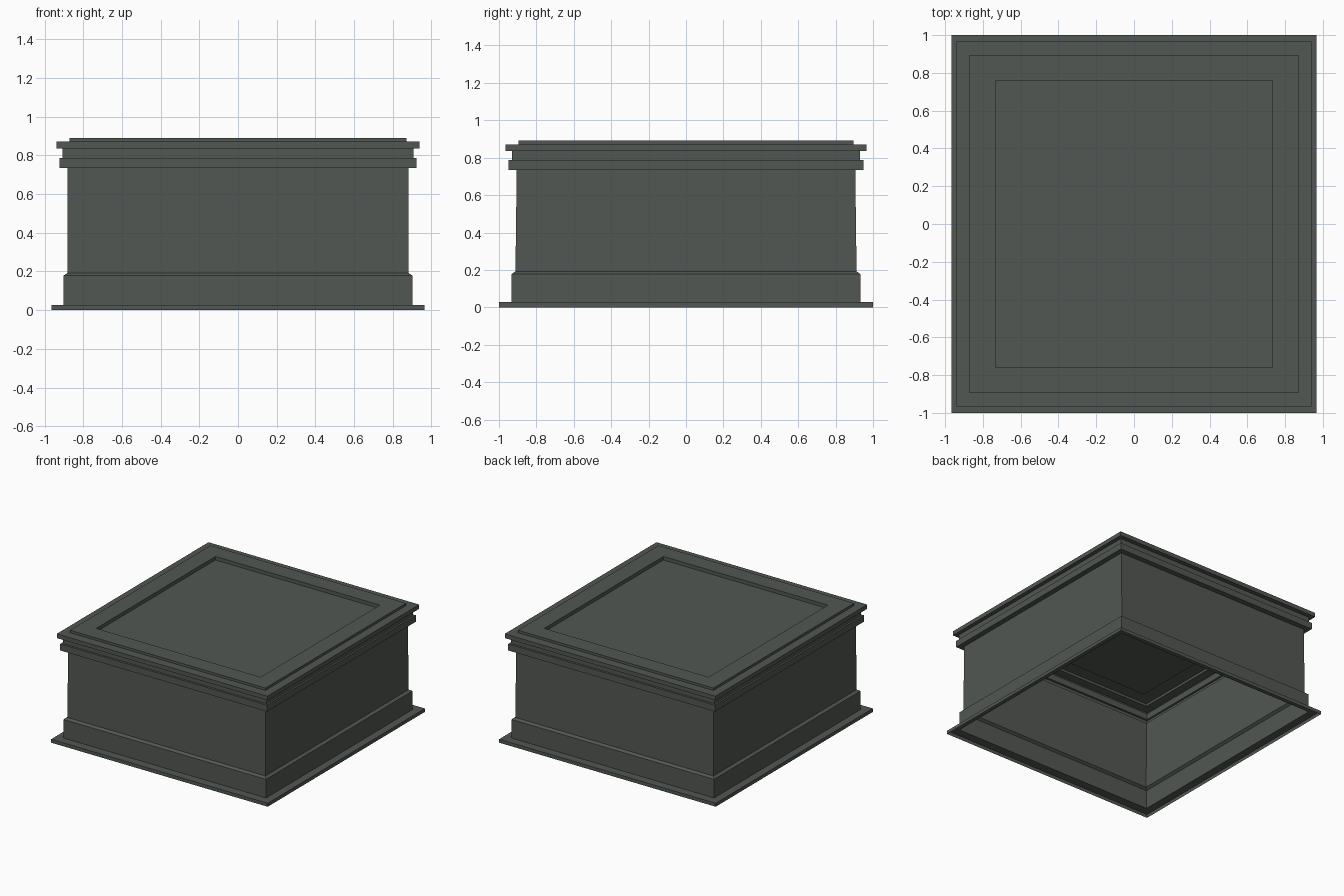
import bpy
import bmesh

if "Cube" in bpy.data.objects:
    bpy.data.objects.remove(bpy.data.objects["Cube"])

# Single dark stone colour
mat = bpy.data.materials.new("dark grey")
mat.diffuse_color = (0.085, 0.095, 0.085, 1)
mat.use_nodes = True
mat.node_tree.nodes["Principled BSDF"].inputs["Base Color"].default_value = mat.diffuse_color


def shell(name, profile, cap=False):
    """Sweep a profile of (half x, half y, z) around a rectangle, as an open shell."""
    bm = bmesh.new()
    rings = []
    for hx, hy, z in profile:
        rings.append([bm.verts.new((sx * hx, sy * hy, z))
                      for sx, sy in ((-1, -1), (1, -1), (1, 1), (-1, 1))])
    for a, b in zip(rings, rings[1:]):
        for i in range(4):
            j = (i + 1) % 4
            bm.faces.new((a[i], a[j], b[j], b[i]))
    if cap:
        bm.faces.new(rings[-1])
    mesh = bpy.data.meshes.new(name)
    bm.to_mesh(mesh)
    bm.free()
    mesh.materials.append(mat)
    obj = bpy.data.objects.new(name, mesh)
    bpy.context.collection.objects.link(obj)
    return obj


# Foot flange and plinth with a chamfered top
shell("plinth", [
    (0.965, 1.0, 0.0), (0.965, 1.0, 0.028),
    (0.903, 0.932, 0.028), (0.903, 0.932, 0.178),
    (0.882, 0.912, 0.192)])

# Slightly tapered main walls
shell("body_walls", [(0.882, 0.912, 0.192), (0.881, 0.905, 0.735)])

# Stepped mouldings below the top
shell("cornice", [
    (0.881, 0.905, 0.735), (0.922, 0.948, 0.735),
    (0.922, 0.948, 0.787), (0.907, 0.931, 0.787),
    (0.907, 0.931, 0.837), (0.939, 0.966, 0.837),
    (0.939, 0.966, 0.871), (0.871, 0.895, 0.871)])

# Raised rim with the sunken top panel
shell("top_panel", [
    (0.871, 0.895, 0.871), (0.871, 0.895, 0.891),
    (0.733, 0.759, 0.891), (0.733, 0.759, 0.862)], cap=True)
